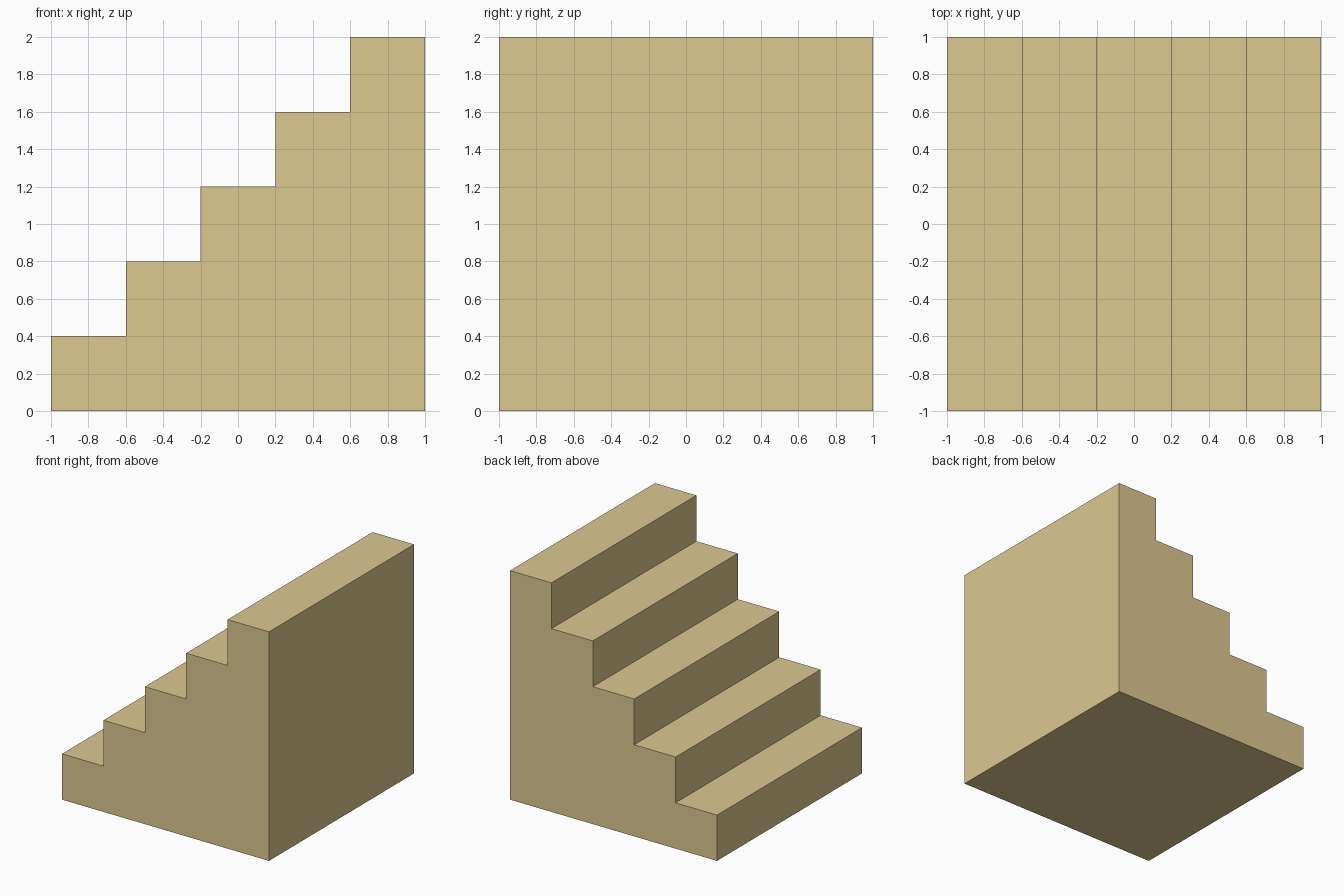
import bpy
import bmesh

if "Cube" in bpy.data.objects:
    bpy.data.objects.remove(bpy.data.objects["Cube"])

STEPS = 5
SIZE = 2.0
STEP = SIZE / STEPS

# Stepped side profile, climbing towards +x
profile = [(SIZE / 2, 0.0), (-SIZE / 2, 0.0)]
for i in range(STEPS):
    x = -SIZE / 2 + i * STEP
    z = (i + 1) * STEP
    profile += [(x, z), (x + STEP, z)]

# Extrude the profile across the full width
bm = bmesh.new()
side = bm.faces.new([bm.verts.new((x, -SIZE / 2, z)) for x, z in profile])
result = bmesh.ops.extrude_face_region(bm, geom=[side], use_keep_orig=True)
moved = [g for g in result["geom"] if isinstance(g, bmesh.types.BMVert)]
bmesh.ops.translate(bm, verts=moved, vec=(0, SIZE, 0))
bmesh.ops.recalc_face_normals(bm, faces=bm.faces)

mesh = bpy.data.meshes.new("staircase")
bm.to_mesh(mesh)
bm.free()
stairs = bpy.data.objects.new("staircase", mesh)
bpy.context.collection.objects.link(stairs)

# Sandy tan colour
tan = bpy.data.materials.new("tan")
tan.diffuse_color = (0.72, 0.58, 0.28, 1.0)
tan.use_nodes = True
tan.node_tree.nodes["Principled BSDF"].inputs["Base Color"].default_value = tan.diffuse_color
mesh.materials.append(tan)
